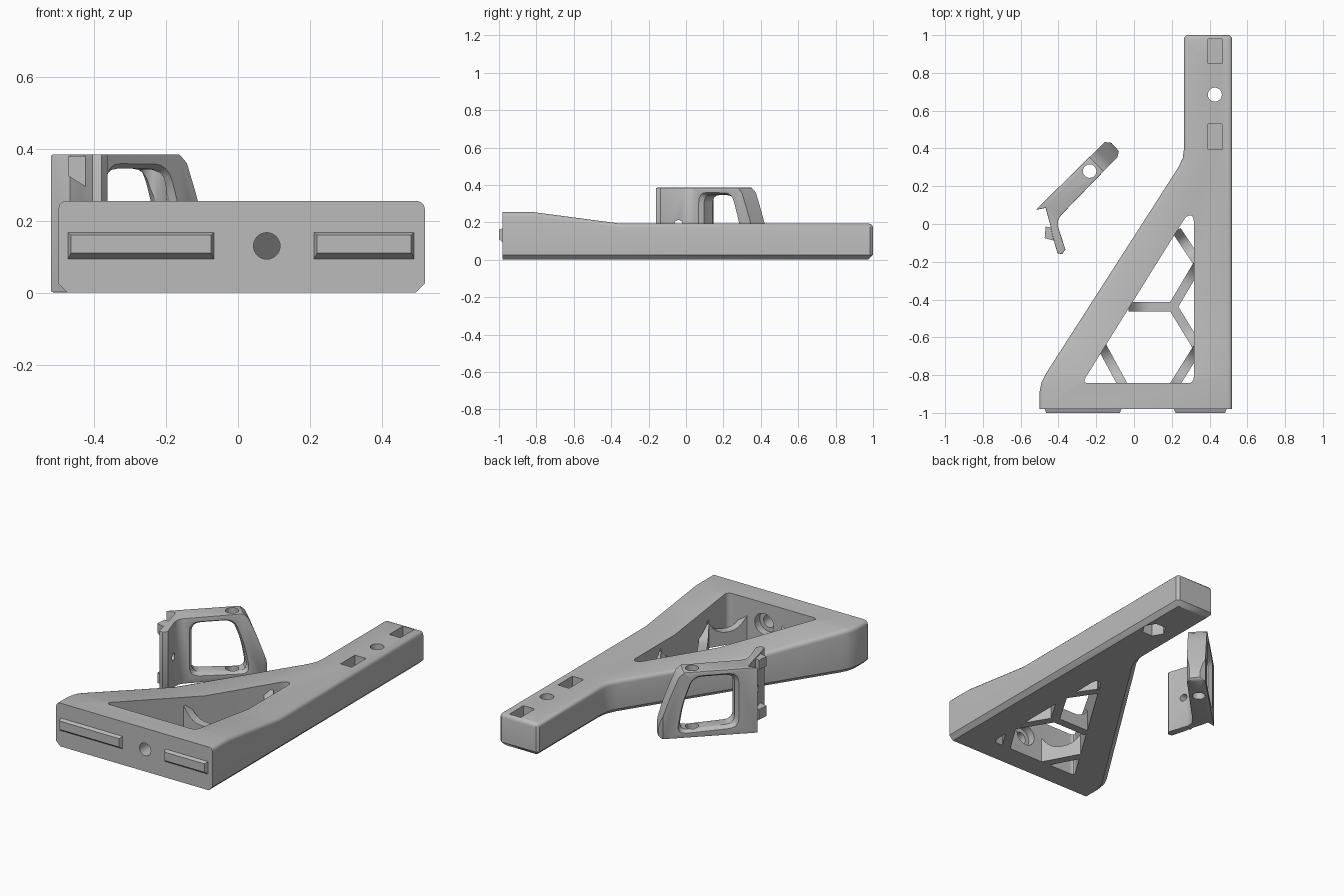
import bpy, bmesh, math
from mathutils import Matrix, Vector

if "Cube" in bpy.data.objects:
    bpy.data.objects.remove(bpy.data.objects["Cube"])

grey = bpy.data.materials.new("plain grey")
grey.diffuse_color = (0.5, 0.5, 0.5, 1)
grey.use_nodes = True
grey.node_tree.nodes["Principled BSDF"].inputs["Base Color"].default_value = grey.diffuse_color


def finish(name, bm):
    bmesh.ops.recalc_face_normals(bm, faces=bm.faces)
    me = bpy.data.meshes.new(name)
    bm.to_mesh(me)
    bm.free()
    me.materials.append(grey)
    ob = bpy.data.objects.new(name, me)
    bpy.context.collection.objects.link(ob)
    return ob


def prism_bm(pts, lo, hi, matrix=Matrix(), grow=0):
    """Closed prism between two heights; grow scales the far end about the centre."""
    bm = bmesh.new()
    c = sum((Vector(p) for p in pts), Vector((0, 0))) / len(pts)
    far = [c + (Vector(p) - c) * (1 + grow) for p in pts]
    a = [bm.verts.new(matrix @ Vector((p[0], p[1], lo))) for p in pts]
    b = [bm.verts.new(matrix @ Vector((p[0], p[1], hi))) for p in far]
    bm.faces.new(a)
    bm.faces.new(b)
    for i in range(len(pts)):
        j = (i + 1) % len(pts)
        bm.faces.new((a[i], a[j], b[j], b[i]))
    bmesh.ops.recalc_face_normals(bm, faces=bm.faces)
    return bm


def prism(name, *args, **kw):
    return finish(name, prism_bm(*args, **kw))


def ngon(x, y, r, n=32, turn=0):
    return [(x + r * math.cos(turn + 2 * math.pi * i / n),
             y + r * math.sin(turn + 2 * math.pi * i / n)) for i in range(n)]


def rect(x0, x1, y0, y1):
    return [(x0, y0), (x1, y0), (x1, y1), (x0, y1)]


def rounded(pts, r, n=4):
    """Round every corner of a polygon with a short curve."""
    out = []
    for i, p in enumerate(pts):
        p = Vector(p)
        a, b = Vector(pts[i - 1]) - p, Vector(pts[(i + 1) % len(pts)]) - p
        a, b = (p + v.normalized() * min(r, v.length * 0.45) for v in (a, b))
        for k in range(n + 1):
            t = k / n
            out.append(tuple(a * (1 - t) ** 2 + p * 2 * t * (1 - t) + b * t * t))
    return out


def boolean(ob, cutter, op='DIFFERENCE'):
    m = ob.modifiers.new("cut", 'BOOLEAN')
    m.operation, m.object, m.solver = op, cutter, 'EXACT'
    bpy.context.view_layer.objects.active = ob
    bpy.ops.object.modifier_apply(modifier=m.name)
    bpy.data.objects.remove(cutter)


def smooth(ob):
    bpy.ops.object.select_all(action='DESELECT')
    ob.select_set(True)
    bpy.context.view_layer.objects.active = ob
    bpy.ops.object.shade_smooth_by_angle(angle=math.radians(32))


FRONT = -0.98
# local x -> world x, local y -> world z, local z -> world y
XZ = Matrix(((1, 0, 0, 0), (0, 0, 1, 0), (0, 1, 0, 0), (0, 0, 0, 1)))

# --- Bracket body: plan outline, sloping top, rounded top and chamfered bottom
outline = [(-0.5, FRONT), (0.52, FRONT), (0.52, 0.985), (0.505, 1.0), (0.28, 1.0),
           (0.265, 0.985), (0.265, 0.40), (0.258, 0.35), (0.235, 0.30),
           (-0.465, -0.79), (-0.49, -0.84), (-0.5, -0.89)]
bm = prism_bm(outline, 0, 0.255)
for y in (-0.82, -0.6, -0.35):
    bmesh.ops.bisect_plane(bm, geom=bm.verts[:] + bm.edges[:] + bm.faces[:],
                           plane_co=(0, y, 0), plane_no=(0, 1, 0))
for v in bm.verts:
    if v.co.z > 0.1:
        t = min(max((v.co.y + 0.82) / 0.47, 0), 1)
        v.co.z = 0.255 - 0.062 * t
bm.normal_update()
for top, width, seg in ((True, 0.022, 3), (False, 0.028, 1)):
    rim = [e for e in bm.edges if len(e.link_faces) == 2
           and all((v.co.z > 0.18) == top and (top or v.co.z < 0.001) for v in e.verts)
           and min(abs(f.normal.z) for f in e.link_faces) < 0.1
           and max(abs(f.normal.z) for f in e.link_faces) > 0.9
           and any(v.co.y > FRONT + 0.001 for v in e.verts)]
    bmesh.ops.bevel(bm, geom=rim, offset=width, segments=seg, profile=0.5,
                    affect='EDGES', clamp_overlap=True)
bracket = finish("bracket_body", bm)

# Triangular opening
tri = rounded([(-0.275, -0.843), (0.317, -0.843), (0.317, 0.045), (0.278, 0.045)], 0.035)
boolean(bracket, prism("opening_cutter", tri, -0.1, 0.5))
# Front bolt hole with counterbore on the inside of the wall
boolean(bracket, prism("bolt_cutter", ngon(0.08, 0.13, 0.037), -1.1, -0.8, XZ))
boolean(bracket, prism("counterbore_cutter", ngon(0.08, 0.13, 0.062), -0.89, -0.8, XZ))
# Arm: two pockets, a through hole and a hexagonal nut recess below
for y0, y1 in ((0.395, 0.53), (0.85, 0.98)):
    boolean(bracket, prism("pocket_cutter", rect(0.392, 0.465, y0, y1), 0.10, 0.4))
boolean(bracket, prism("arm_hole_cutter", ngon(0.428, 0.685, 0.037), -0.1, 0.4))
boolean(bracket, prism("nut_cutter", ngon(0.428, 0.685, 0.068, 6), -0.1, 0.08))
smooth(bracket)

# --- Struts: honeycomb ribs whose tops sweep up where they meet the walls
# (start, end, start meets wall, end meets wall)
struts = [((0.225, -0.035), (0.335, -0.20), 1, 1),
          ((-0.03, -0.438), (0.21, -0.438), 1, 0),
          ((0.205, -0.44), (0.335, -0.22), 0, 1),
          ((0.205, -0.436), (0.335, -0.65), 0, 1),
          ((-0.18, -0.63), (-0.055, -0.86), 1, 1),
          ((0.335, -0.66), (0.21, -0.86), 1, 1)]
for a, b, wall_a, wall_b in struts:
    a, b = Vector(a), Vector(b)
    d = (b - a).normalized()
    L = (b - a).length
    frame = Matrix(((d.x, 0, -d.y, a.x), (d.y, 0, d.x, a.y), (0, 1, 0, 0), (0, 0, 0, 1)))
    crest = []
    for i in range(13):
        t = i / 12
        rise = wall_a * max(0, 1 - 2 * t) ** 2.5 + wall_b * max(0, 2 * t - 1) ** 2.5
        crest.append((L * t, 0.075 + 0.085 * rise))
    smooth(prism("strut", [(L, 0), (0, 0)] + crest, -0.025, 0.025, frame))

# --- Front ridges: chamfered bars on the front face
for x0, x1 in ((-0.475, -0.065), (0.21, 0.492)):
    bm = prism_bm(rect(x0, x1, 0.09, 0.17), -1.0, FRONT + 0.005, XZ)
    for v in bm.verts:
        if v.co.y < -0.99:
            v.co.z += 0.02 if v.co.z < 0.13 else -0.01
            v.co.x += 0.01 if v.co.x < (x0 + x1) / 2 else -0.01
    finish("front_ridge", bm)

# --- Handle: plan outline with a short leg, raised to full height
H = 0.385
plan = [(-0.52, 0.075), (-0.155, 0.434), (-0.12, 0.43), (-0.08, 0.386), (-0.087, 0.355),
        (-0.388, 0.045), (-0.402, 0.02), (-0.402, -0.015), (-0.363, -0.135), (-0.38, -0.16),
        (-0.405, -0.155), (-0.43, -0.07), (-0.442, -0.01), (-0.468, 0.085)]
handle = prism("handle", plan, 0, H)
# local x runs along the handle, local y is up, local z is through its thickness
s = math.sqrt(0.5)
ALONG = Matrix(((s, 0, s, -0.52), (s, 0, -s, 0.075), (0, 1, 0, 0), (0, 0, 0, 1)))
side = [(-0.5, -0.1), (0.5, -0.1), (0.52, 0.0), (0.54, 0.02), (0.525, 0.1), (0.49, 0.2),
        (0.455, 0.29), (0.425, 0.36), (0.40, H - 0.004), (0.38, 0.5), (-0.5, 0.5)]
boolean(handle, prism("side_cutter", side, -0.5, 0.5, ALONG), 'INTERSECT')
# Softened edges
bm = bmesh.new()
bm.from_mesh(handle.data)
bmesh.ops.dissolve_limit(bm, angle_limit=0.01, verts=bm.verts, edges=bm.edges)
edges = [e for e in bm.edges if e.is_manifold and e.calc_face_angle(0) > 1.0
         and (all(v.co.z > H - 0.01 for v in e.verts) or all(v.co.z < 0.01 for v in e.verts))]
bmesh.ops.bevel(bm, geom=edges, offset=0.010, segments=2, profile=0.5,
                affect='EDGES', clamp_overlap=True)
bm.to_mesh(handle.data)
bm.free()
# Window through the frame, flared on both faces
window = rounded([(0.12, 0.055), (0.425, 0.04), (0.40, 0.19), (0.345, 0.345), (0.12, 0.345)], 0.05)
boolean(handle, prism("window_cutter", window, -0.1, 0.3, ALONG))
boolean(handle, prism("flare_cutter", window, 0.025, -0.005, ALONG, grow=0.14))
boolean(handle, prism("flare_cutter", window, 0.09, 0.125, ALONG, grow=0.14))
# Screw holes through top and bottom bars, and through the leg
boolean(handle, prism("screw_cutter", ngon(-0.235, 0.28, 0.036, 20), -0.1, 0.5))
across = Matrix(((0, 0, 1, 0), (1, 0, 0, 0), (0, 1, 0, 0), (0, 0, 0, 1)))
boolean(handle, prism("leg_hole_cutter", ngon(-0.04, 0.19, 0.022, 20), -0.6, -0.2, across))
smooth(handle)

# --- Handle tabs: small catches on the outside of the leg
for z0, z1, slant in ((0.295, 0.38, 0.03), (0.03, 0.09, 0.0)):
    bm = prism_bm([(-0.473, -0.075), (-0.425, -0.088), (-0.425, -0.02), (-0.468, -0.014)], z0, z1)
    for v in bm.verts:
        if v.co.z < z0 + 0.001 and v.co.x < -0.45:
            v.co.z += slant
    finish("handle_tab", bm)
